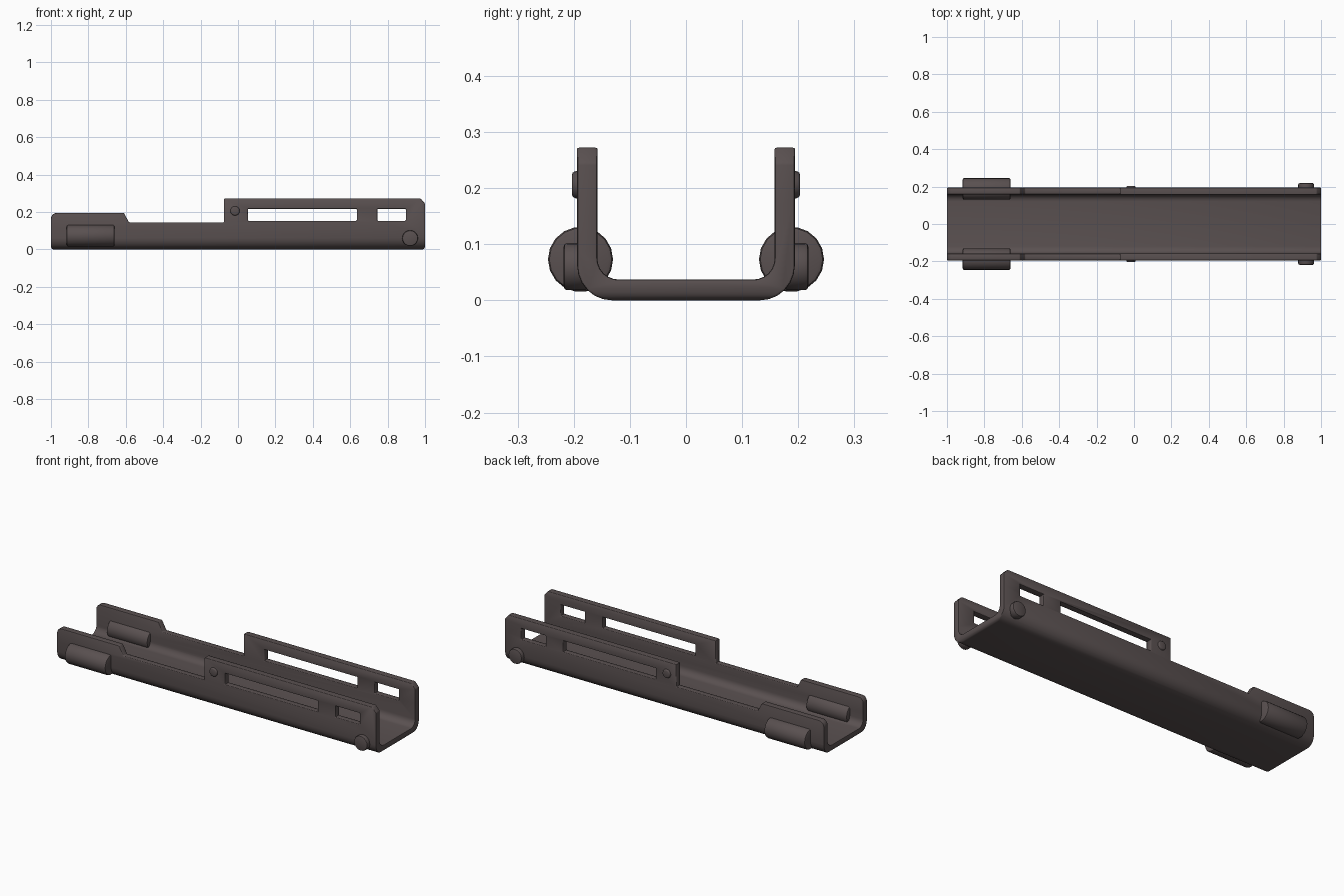
import bpy
import bmesh
import math
from mathutils import Matrix, Vector

if "Cube" in bpy.data.objects:
    bpy.data.objects.remove(bpy.data.objects["Cube"])

metal = bpy.data.materials.new("dark brown steel")
metal.use_nodes = True
COLOUR = (0.1, 0.08, 0.08, 1)
metal.diffuse_color = COLOUR
metal.node_tree.nodes["Principled BSDF"].inputs["Base Color"].default_value = COLOUR


def make_object(name, bm):
    bmesh.ops.recalc_face_normals(bm, faces=bm.faces)
    mesh = bpy.data.meshes.new(name)
    bm.to_mesh(mesh)
    bm.free()
    mesh.materials.append(metal)
    obj = bpy.data.objects.new(name, mesh)
    bpy.context.collection.objects.link(obj)
    return obj


def activate(obj):
    bpy.ops.object.select_all(action="DESELECT")
    obj.select_set(True)
    bpy.context.view_layer.objects.active = obj


def prism(name, points, offset):
    bm = bmesh.new()
    face = bm.faces.new([bm.verts.new(p) for p in points])
    new = bmesh.ops.extrude_face_region(bm, geom=[face])["geom"]
    bmesh.ops.translate(bm, vec=offset,
                        verts=[v for v in new if isinstance(v, bmesh.types.BMVert)])
    return make_object(name, bm)


def arc(cx, cz, r, start, end, steps=6):
    angles = [math.radians(start + (end - start) * i / steps) for i in range(steps + 1)]
    return [(cx + r * math.cos(a), cz + r * math.sin(a)) for a in angles]


def cut(obj, cutter, operation):
    mod = obj.modifiers.new("cut", "BOOLEAN")
    mod.operation, mod.object, mod.solver = operation, cutter, "EXACT"
    activate(obj)
    bpy.ops.object.modifier_apply(modifier=mod.name)
    bpy.data.objects.remove(cutter)


def finish(obj, bevel, segments=2, angle=35):
    mod = obj.modifiers.new("soft edges", "BEVEL")
    mod.width, mod.segments = bevel, segments
    mod.limit_method, mod.angle_limit = "ANGLE", math.radians(angle)
    activate(obj)
    bpy.ops.object.modifier_apply(modifier=mod.name)
    bpy.ops.object.shade_smooth_by_angle(angle=math.radians(40))


# Folded channel: rounded U section run along the length
TOP, OUT, IN, FLOOR = 0.272, 0.194, 0.158, 0.037
half = [(OUT, TOP)] + arc(OUT - 0.062, 0.062, 0.062, 0, -90)
inner = arc(IN - 0.038, FLOOR + 0.038, 0.038, -90, 0) + [(IN, TOP)]
mirrored = lambda pts: [(-y, z) for y, z in reversed(pts)]
section = half + mirrored(half) + mirrored(inner) + inner
channel = prism("channel_body", [(-1, y, z) for y, z in section], Vector((2, 0, 0)))

# Side outline: low rear wall, dip, and tall forward wall
outline = (arc(-0.985, 0.015, 0.015, 180, 270, 3) + arc(0.985, 0.015, 0.015, 270, 360, 3)
           + [(1, 0.245), (0.97, 0.28), (-0.075, 0.28), (-0.075, 0.145),
              (-0.583, 0.145), (-0.61, 0.195)]
           + arc(-0.97, 0.165, 0.03, 90, 180, 4))
trim = prism("outline_trim", [(x, -0.5, z) for x, z in outline], Vector((0, 1, 0)))
cut(channel, trim, "INTERSECT")

# Long and short windows through both walls
for x0, x1 in ((0.053, 0.635), (0.745, 0.897)):
    corners = [(x0, 0.153), (x1, 0.153), (x1, 0.217), (x0, 0.217)]
    cut(channel, prism("window_cutter", [(x, -0.5, z) for x, z in corners],
                       Vector((0, 1, 0))), "DIFFERENCE")
finish(channel, 0.006)


def cylinder(name, centre, radius, length, axis, bevel, sides, tip=1.0):
    bm = bmesh.new()
    bmesh.ops.create_cone(bm, cap_ends=True, segments=sides, radius1=radius,
                          radius2=radius * tip, depth=length)
    turn = Vector((0, 0, 1)).rotation_difference(Vector(axis)).to_matrix().to_4x4()
    bm.transform(Matrix.Translation(centre) @ turn)
    finish(make_object(name, bm), bevel)


# Matching rollers, pivot pins and small bosses on both walls
for side, s in (("left", -1), ("right", 1)):
    cylinder(side + "_roller", (-0.788, s * 0.188, 0.073), 0.058, 0.256,
             (1, 0, 0), 0.008, 18)
    cylinder(side + "_pivot_pin", (0.92, s * 0.197, 0.06), 0.042, 0.042,
             (0, s, 0), 0.006, 20)
    cylinder(side + "_boss", (-0.016, s * 0.193, 0.206), 0.029, 0.02,
             (0, s, 0), 0.003, 16, 0.75)
